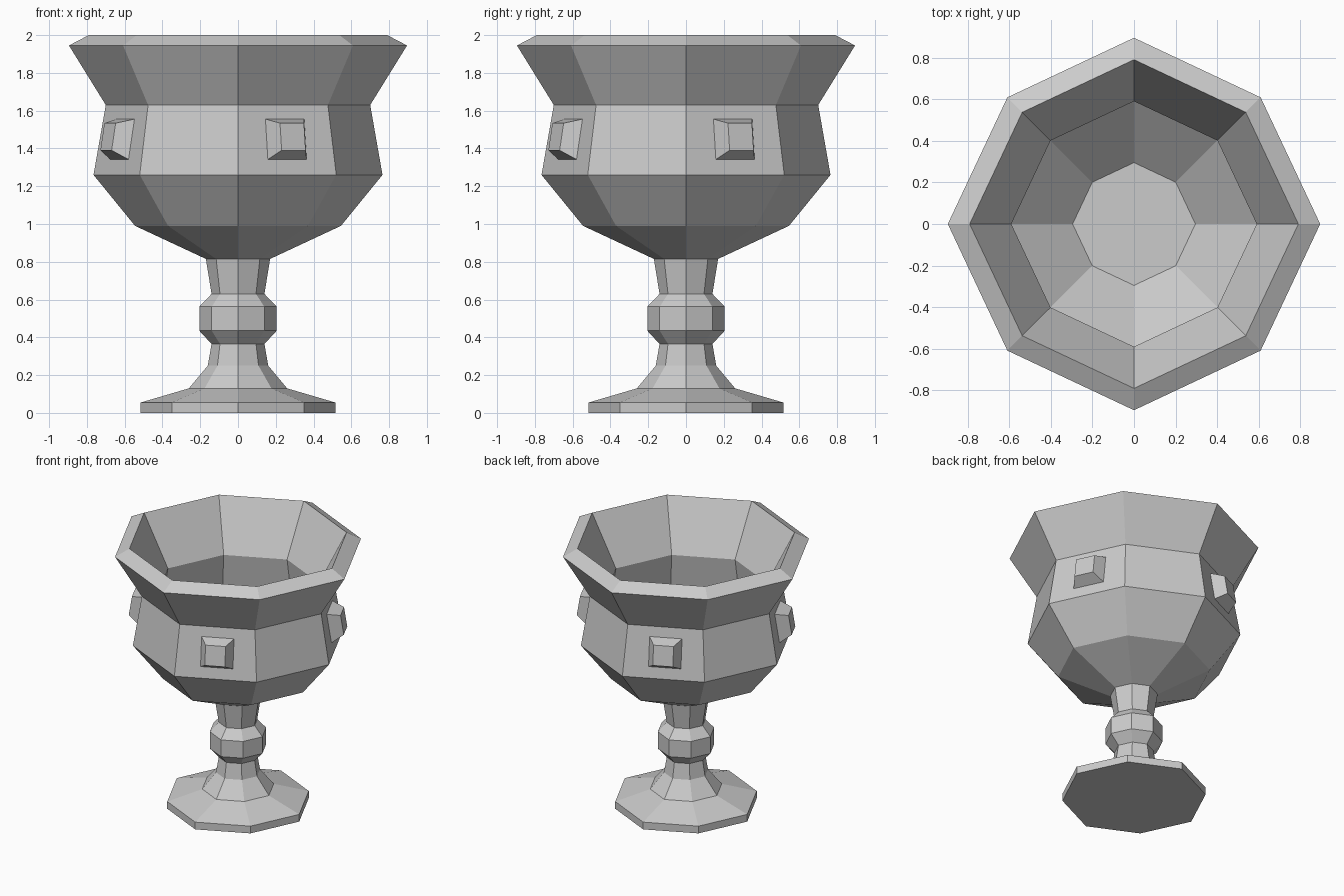
import bpy, bmesh, math
from mathutils import Vector, Matrix

if "Cube" in bpy.data.objects:
    bpy.data.objects.remove(bpy.data.objects["Cube"])

DIAG = 0.68 * math.sqrt(2)  # the diagonal corners sit slightly closer in


def ring_point(i, r, z):
    a = i * math.pi / 4
    k = r * (DIAG if i % 2 else 1)
    return Vector((k * math.cos(a), k * math.sin(a), z))


def finish(name, bm):
    mesh = bpy.data.meshes.new(name)
    bm.to_mesh(mesh)
    bm.free()
    obj = bpy.data.objects.new(name, mesh)
    bpy.context.collection.objects.link(obj)
    return obj


def lathe(name, profile, cap_first=False, cap_last=False):
    """Eight-sided turned part; profile runs upward along the outside."""
    bm = bmesh.new()
    rings = [[bm.verts.new(ring_point(i, r, z)) for i in range(8)]
             for r, z in profile]
    for a, b in zip(rings, rings[1:]):
        for i in range(8):
            j = (i + 1) % 8
            bm.faces.new((a[i], a[j], b[j], b[i]))
    if cap_first:
        bm.faces.new(rings[0][::-1])
    if cap_last:
        bm.faces.new(rings[-1])
    return finish(name, bm)


# Foot, stem and knob
lathe("foot", [(0.515, 0), (0.515, 0.055), (0.26, 0.13), (0.16, 0.25)],
      cap_first=True)
lathe("lower_stem", [(0.16, 0.25), (0.14, 0.365)])
lathe("stem_knob", [(0.14, 0.365), (0.205, 0.435), (0.205, 0.562), (0.14, 0.63)])
lathe("upper_stem", [(0.14, 0.63), (0.17, 0.815)])

# Bowl: outside wall, rim, then inside wall down to the flat floor
lathe("bowl", [(0.17, 0.815), (0.545, 0.99), (0.765, 1.26), (0.7, 1.63),
               (0.895, 1.945), (0.79, 2.0), (0.59, 1.63),
               (0.65, 1.27), (0.295, 0.97)], cap_last=True)

# Gems: tapered studs on every second face of the bowl's middle band
for k in range(4):
    i = 2 * k
    lo = (ring_point(i, 0.765, 1.26) + ring_point(i + 1, 0.765, 1.26)) / 2
    hi = (ring_point(i, 0.7, 1.63) + ring_point(i + 1, 0.7, 1.63)) / 2
    side = (ring_point(i + 1, 1, 0) - ring_point(i, 1, 0)).normalized()
    up = (hi - lo).normalized()
    normal = side.cross(up)
    centre = lo.lerp(hi, 0.51) + side * 0.006
    frame = Matrix((side, up, normal)).transposed()
    bm = bmesh.new()
    bmesh.ops.create_cube(bm, size=2)
    for v in bm.verts:
        top = v.co.z > 0
        half_w, half_h = (0.07, 0.073) if top else (0.116, 0.11)
        local = Vector((v.co.x * half_w, v.co.y * half_h, 0.085 if top else -0.005))
        v.co = centre + frame @ local
    bmesh.ops.recalc_face_normals(bm, faces=bm.faces)
    finish(f"gem_{k + 1}", bm)
